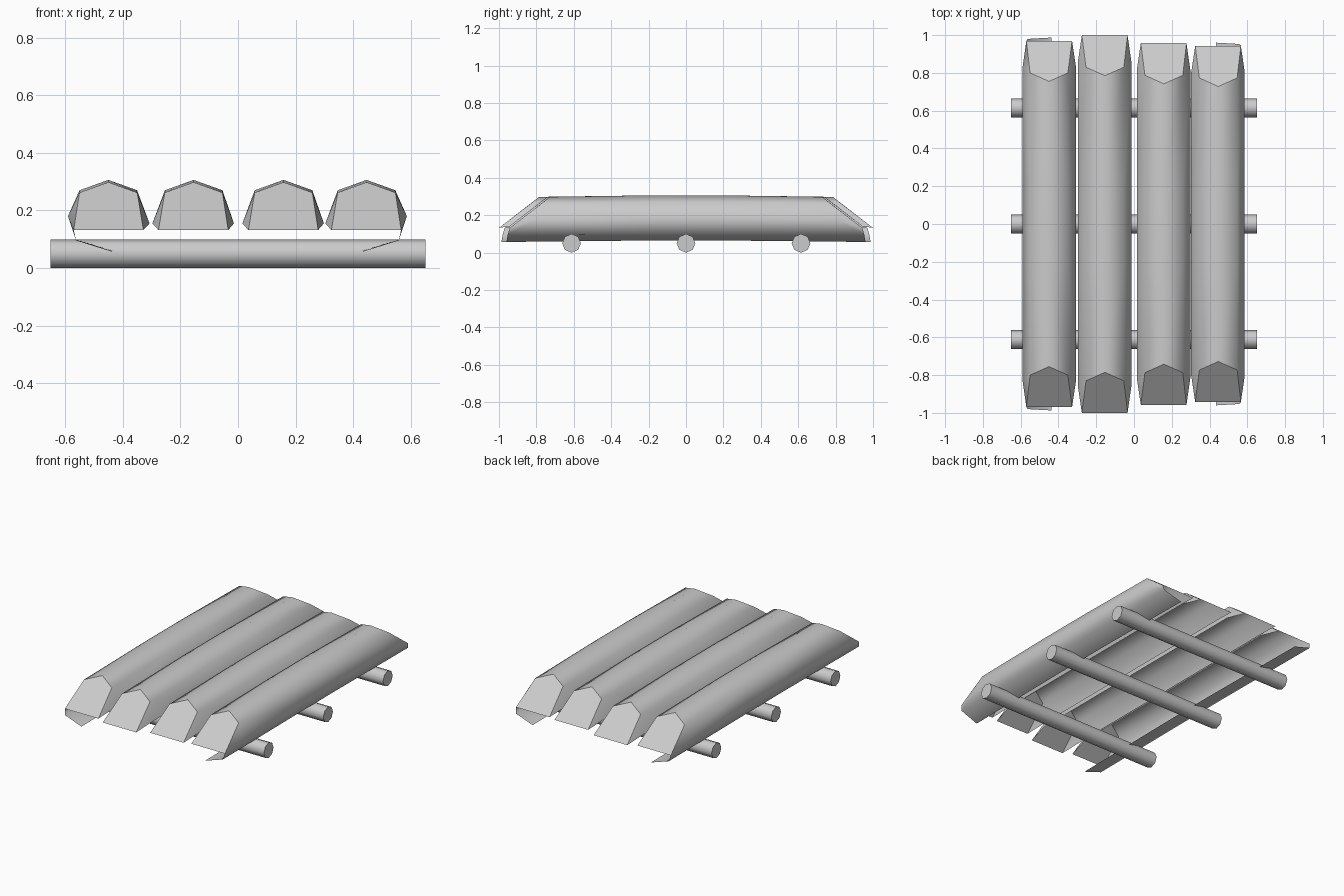
import bpy, bmesh, math
from mathutils import Matrix

if "Cube" in bpy.data.objects:
    bpy.data.objects.remove(bpy.data.objects["Cube"])


def finish(bm, name):
    bmesh.ops.recalc_face_normals(bm, faces=bm.faces)
    for f in bm.faces:
        f.smooth = True
    mesh = bpy.data.meshes.new(name)
    bm.to_mesh(mesh)
    bm.free()
    obj = bpy.data.objects.new(name, mesh)
    bpy.context.collection.objects.link(obj)
    return obj


def log(name, cx, tip, outer=0):
    """Open-bottomed log shell; outer = -1/+1 adds the curled lower skirt on that side."""
    bm = bmesh.new()
    s = outer or 1
    low = 0.18 if outer else 0.155
    cut = tip - 0.215
    # columns: x, z, end y, drop in height at the ends
    cols = [(-0.143, 0.155, tip - 0.14, 0), (-0.1, 0.27, cut + 0.045, 0.008),
            (0, 0.306, cut, 0.008), (0.1, 0.27, cut + 0.045, 0.008),
            (0.14, low, tip - 0.14, 0)]
    if outer:
        cols += [(0.112, 0.1, tip + 0.01, 0.004), (-0.012, 0.065, tip + 0.017, 0.008)]
    rings = []
    for side, end in ((-1, True), (-1, False), (1, False), (1, True)):
        rings.append([bm.verts.new((cx + s * x, side * (ye if end else 0.2), z - (d if end else 0)))
                      for x, z, ye, d in cols])
    # body strips
    for a, b in zip(rings, rings[1:]):
        for i in range(len(cols) - 1):
            bm.faces.new((a[i], a[i + 1], b[i + 1], b[i]))
    # sloping cut ends with corner triangles
    for side, r in ((-1, rings[0]), (1, rings[3])):
        t0 = bm.verts.new((cx - s * 0.122, side * tip, 0.132))
        t1 = bm.verts.new((cx + s * 0.12, side * tip, 0.132))
        cap = bm.faces.new((r[1], r[2], r[3], t1, t0))
        bm.faces.new((r[0], r[1], t0))
        bm.faces.new((r[3], r[4], t1))
        if outer:
            bm.faces.new((r[4], r[5], t1))
        for e in cap.edges:
            e.smooth = False
    finish(bm, name)


# four logs
log("log_left", -0.45, 0.97, -1)
log("log_mid_left", -0.154, 1.0)
log("log_mid_right", 0.158, 0.957)
log("log_right", 0.446, 0.943, 1)

# three crossbars
for i, y in enumerate((-0.612, 0.0, 0.615)):
    bm = bmesh.new()
    bmesh.ops.create_cone(bm, cap_ends=True, segments=8, radius1=0.05, radius2=0.05, depth=1.3,
                          matrix=Matrix.Translation((0, y, 0.05)) @ Matrix.Rotation(math.pi / 2, 4, 'Y'))
    for f in bm.faces:
        if len(f.verts) > 4:
            for e in f.edges:
                e.smooth = False
    finish(bm, "crossbar_%d" % (i + 1))
